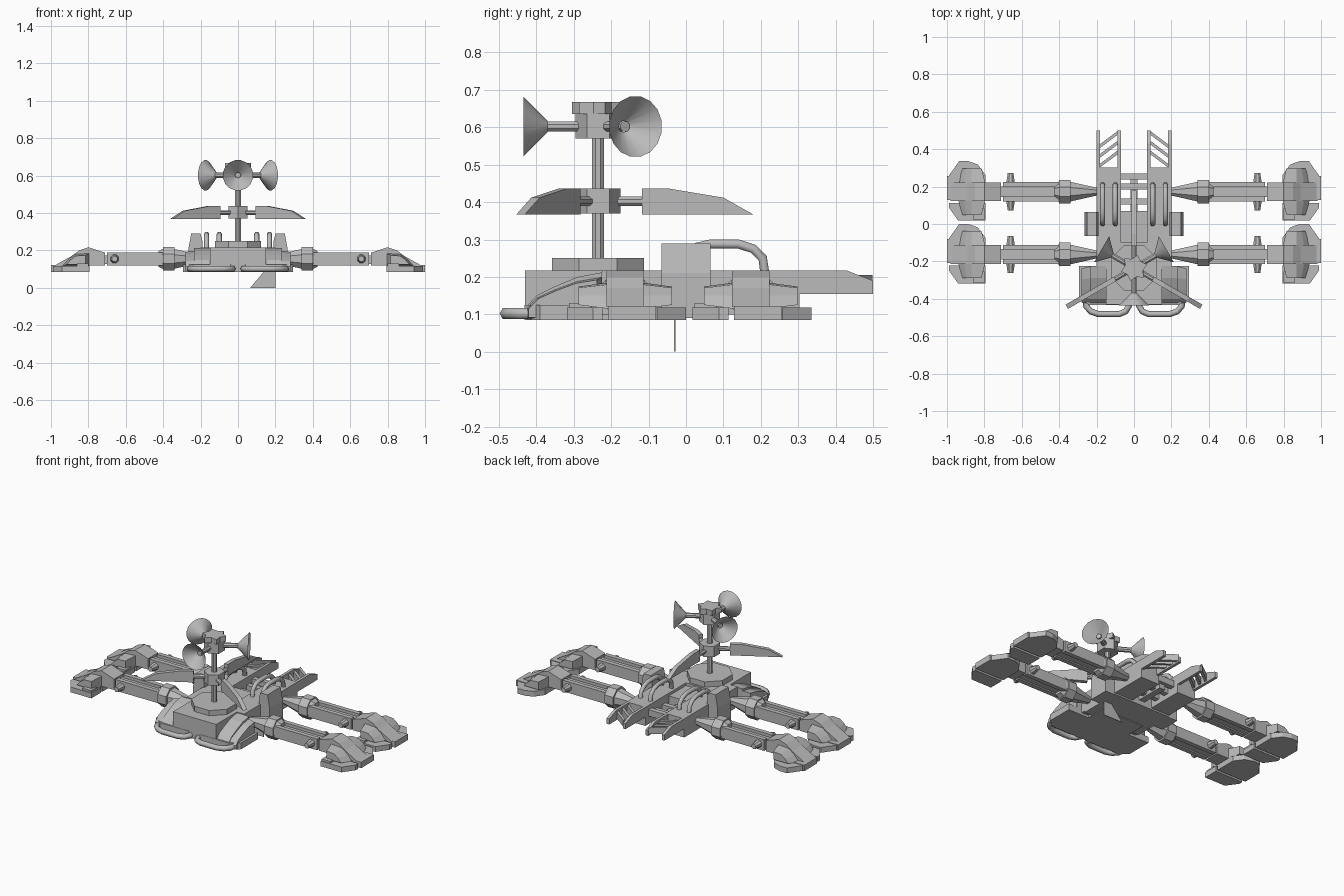
import bpy, bmesh, math
from mathutils import Vector, Matrix

cube = bpy.data.objects.get("Cube")
if cube:
    bpy.data.objects.remove(cube, do_unlink=True)

grey = bpy.data.materials.new("plain_grey")
grey.use_nodes = True
grey.diffuse_color = (0.5, 0.5, 0.5, 1)
grey.node_tree.nodes["Principled BSDF"].inputs["Base Color"].default_value = (0.5, 0.5, 0.5, 1)

MIRROR = Matrix.Scale(-1, 4, (1, 0, 0))
SIDES = (("left", Matrix.Identity(4)), ("right", MIRROR))


def finish(name, bm, m=None, closed=True):
    if m:
        bm.transform(m)
    if closed:
        bmesh.ops.recalc_face_normals(bm, faces=bm.faces)
    me = bpy.data.meshes.new(name)
    bm.to_mesh(me)
    bm.free()
    ob = bpy.data.objects.new(name, me)
    me.materials.append(grey)
    bpy.context.collection.objects.link(ob)
    return ob


def prism(name, pts, axis, lo, hi, m=None, taper=1.0):
    """Extrude a 2D outline along an axis; taper shrinks the far end."""
    place = {"X": lambda a, b, t: (t, a, b), "Y": lambda a, b, t: (a, t, b),
             "Z": lambda a, b, t: (a, b, t)}[axis]
    ca = sum(p[0] for p in pts) / len(pts)
    cb = sum(p[1] for p in pts) / len(pts)
    bm = bmesh.new()
    low = [bm.verts.new(place(a, b, lo)) for a, b in pts]
    top = [bm.verts.new(place(ca + (a - ca) * taper, cb + (b - cb) * taper, hi)) for a, b in pts]
    bm.faces.new(low)
    bm.faces.new(top)
    for i in range(len(pts)):
        j = (i + 1) % len(pts)
        bm.faces.new((low[i], low[j], top[j], top[i]))
    return finish(name, bm, m)


def box(name, x, y, z, m=None, taper=1.0):
    return prism(name, [(x[0], y[0]), (x[1], y[0]), (x[1], y[1]), (x[0], y[1])], "Z", z[0], z[1], m, taper)


def rod(name, p, q, r1, r2=None, sides=8, m=None, caps=True, smooth=False):
    """Cylinder or cone from p to q."""
    p, q = Vector(p), Vector(q)
    bm = bmesh.new()
    turn = (q - p).to_track_quat("Z", "Y").to_matrix().to_4x4()
    bmesh.ops.create_cone(bm, cap_ends=caps, segments=sides, radius1=r1,
                          radius2=r1 if r2 is None else r2, depth=(q - p).length,
                          matrix=Matrix.Translation((p + q) / 2) @ turn @ Matrix.Rotation(math.pi / sides, 4, "Z"))
    for f in bm.faces:
        f.smooth = smooth
    return finish(name, bm, m, caps)


def pipe(name, pts, r, m):
    """Bent tube along a polyline."""
    cu = bpy.data.curves.new(name, "CURVE")
    cu.dimensions = "3D"
    cu.bevel_depth = r
    cu.bevel_resolution = 1
    cu.use_fill_caps = True
    sp = cu.splines.new("POLY")
    sp.points.add(len(pts) - 1)
    for s, p in zip(sp.points, pts):
        s.co = (*(m @ Vector(p)), 1)
    cu.materials.append(grey)
    ob = bpy.data.objects.new(name, cu)
    bpy.context.collection.objects.link(ob)


def ring(n, r, cx=0, cy=0, r2=None):
    return [(cx + (r2 if r2 and i % 2 else r) * math.cos((i + .5) * math.tau / n),
             cy + (r2 if r2 and i % 2 else r) * math.sin((i + .5) * math.tau / n)) for i in range(n)]


# Mast with stacked hubs
MY = -0.235
prism("mast_base", ring(8, 0.133, 0, MY), "Z", 0.21, 0.25)
rod("mast", (0, MY, 0.24), (0, MY, 0.64), 0.017)
prism("blade_hub", ring(6, 0.06, 0, MY), "Z", 0.37, 0.437)
prism("cup_hub", ring(6, 0.06, 0, MY), "Z", 0.57, 0.637)
prism("crown", ring(12, 0.072, 0, MY, 0.05), "Z", 0.635, 0.668)

# Three blades and three cups around the mast
blade = [(0.117, 0.367), (0.415, 0.367), (0.335, 0.412), (0.185, 0.437), (0.117, 0.437)]
for i in range(3):
    turn = Matrix.Translation((0, MY, 0)) @ Matrix.Rotation(i * math.tau / 3, 4, "Z")
    rod("blade_rod", (0, 0.04, 0.402), (0, 0.13, 0.402), 0.014, m=turn)
    prism("blade", blade, "X", -0.013, 0.013, turn)
    rod("cup_rod", (0, -0.04, 0.602), (0, -0.145, 0.602), 0.015, m=turn)
    rod("cup", (0, -0.135, 0.602), (0, -0.2, 0.602), 0.015, 0.082, 16, turn, False, True)

# Central hull and crossbars
box("nose_block", (-0.15, 0.15), (-0.43, -0.1), (0.085, 0.217))
box("hull_core", (-0.2, 0.2), (-0.2, 0.07), (0.09, 0.2))
for y, z in ((0.255, 0.17), (0.2, 0.15), (0.12, 0.15)):
    box("crossbar", (-0.08, 0.08), (y - 0.016, y + 0.016), (z - 0.02, z + 0.02))
box("centre_spine", (-0.02, 0.02), (0.0, 0.25), (0.12, 0.16))
prism("keel_fin", [(0.065, 0), (0.2, 0), (0.2, 0.095), (0.145, 0.095)], "Y", -0.032, -0.028)

pod_profile = [(-0.432, 0.085), (-0.432, 0.115), (-0.4, 0.15), (-0.35, 0.175),
               (-0.29, 0.2), (-0.225, 0.212), (-0.225, 0.085)]
pod_plan = [(0.01, -0.225), (0.01, -0.41), (0.04, -0.432), (0.24, -0.432), (0.295, -0.39), (0.295, -0.225)]
for side, m in SIDES:
    # Front pod with bumper loop
    prism(side + "_pod_base", pod_plan, "Z", 0.085, 0.125, m)
    prism(side + "_pod_hood", pod_profile, "X", 0.02, 0.235, m)
    prism(side + "_pod_cheek", [(y, z * 0.9 + 0.0085) for y, z in pod_profile], "X", 0.23, 0.28, m, 0.88)
    pipe(side + "_bumper", [(0.028, -0.41, 0.102), (0.028, -0.44, 0.102), (0.045, -0.468, 0.102),
                            (0.08, -0.482, 0.102), (0.19, -0.482, 0.102), (0.23, -0.468, 0.102),
                            (0.255, -0.44, 0.102), (0.26, -0.4, 0.102)], 0.0165, m)
    # Engine block, side shield and roof pipes
    box(side + "_engine", (0.07, 0.2), (-0.225, 0.303), (0.1, 0.217), m)
    prism(side + "_shield", [(0.19, 0.09), (0.265, 0.09), (0.265, 0.21), (0.25, 0.29), (0.2, 0.29), (0.19, 0.25)],
          "Y", -0.065, 0.065, m)
    for x in (0.1, 0.168):
        pipe(side + "_roof_pipe", [(x, 0.0, 0.21), (x, 0.005, 0.255), (x, 0.03, 0.28), (x, 0.065, 0.288),
                                   (x, 0.14, 0.288), (x, 0.18, 0.275), (x, 0.205, 0.25), (x, 0.212, 0.2)], 0.014, m)
    # Tail fins with slanted louvres
    tail = [(0.29, 0.155), (0.5, 0.155), (0.5, 0.19), (0.43, 0.217), (0.29, 0.217)]
    for x in (0.07, 0.182):
        prism(side + "_tail_fin", tail, "X", x, x + 0.018, m)
    for k in range(3):
        y = 0.3 + k * 0.052
        prism(side + "_louvre", [(0.085, y + 0.075), (0.085, y + 0.095), (0.185, y + 0.02), (0.185, y)],
              "Z", 0.165, 0.205, m)

# Legs and feet
wedge = [(0.71, 0.12), (0.71, 0.188), (0.8, 0.217), (0.85, 0.2), (0.89, 0.17), (0.98, 0.12)]
shoulder = [(0.795, 0.115), (0.795, 0.185), (0.87, 0.18), (0.91, 0.15), (0.94, 0.115)]
outer_toe = [(0.795, 0.06), (0.795, 0.09), (0.835, 0.145), (0.885, 0.163), (0.935, 0.163), (0.99, 0.085), (0.99, 0.06)]
inner_toe = [(0.795, -0.06), (0.795, -0.155), (0.94, -0.155), (0.99, -0.085), (0.99, -0.06)]
for side, flip in SIDES:
    for end, y in (("rear", 0.173), ("front", -0.163)):
        n = side + "_" + end
        m = Matrix.Translation((0, y, 0)) @ flip
        rod(n + "_hip_cone", (0.18, 0, 0.155), (0.345, 0, 0.155), 0.018, 0.058, 8, m)
        rod(n + "_collar", (0.34, 0, 0.155), (0.4, 0, 0.155), 0.068, m=m)
        rod(n + "_collar_lip", (0.4, 0, 0.155), (0.425, 0, 0.155), 0.06, 0.045, m=m)
        box(n + "_arm_core", (0.4, 0.8), (-0.028, 0.028), (0.128, 0.172), m)
        for s in (-1, 1):
            lo, hi = sorted((s * 0.024, s * 0.052))
            box(n + "_arm_rail", (0.4, 0.7), (lo, hi), (0.12, 0.19), m)
            rod(n + "_pin", (0.66, s * 0.03, 0.155), (0.66, s * 0.1, 0.155), 0.028, 0.016, 8, m)
        # Foot: ankle wedge, shoulders and toes
        prism(n + "_ankle", wedge, "Y", -0.05, 0.05, m)
        prism(n + "_shoulder_a", shoulder, "Y", 0.045, 0.125, m, 0.7)
        prism(n + "_shoulder_b", shoulder, "Y", -0.045, -0.125, m, 0.7)
        box(n + "_middle_toe", (0.795, 1.0), (-0.045, 0.083), (0.085, 0.122), m)
        prism(n + "_outer_toe", outer_toe, "Z", 0.085, 0.118, m)
        prism(n + "_inner_toe", inner_toe, "Z", 0.085, 0.118, m)
        box(n + "_heel_spur", (0.8, 0.86), (-0.15, -0.09), (0.11, 0.13), m)
